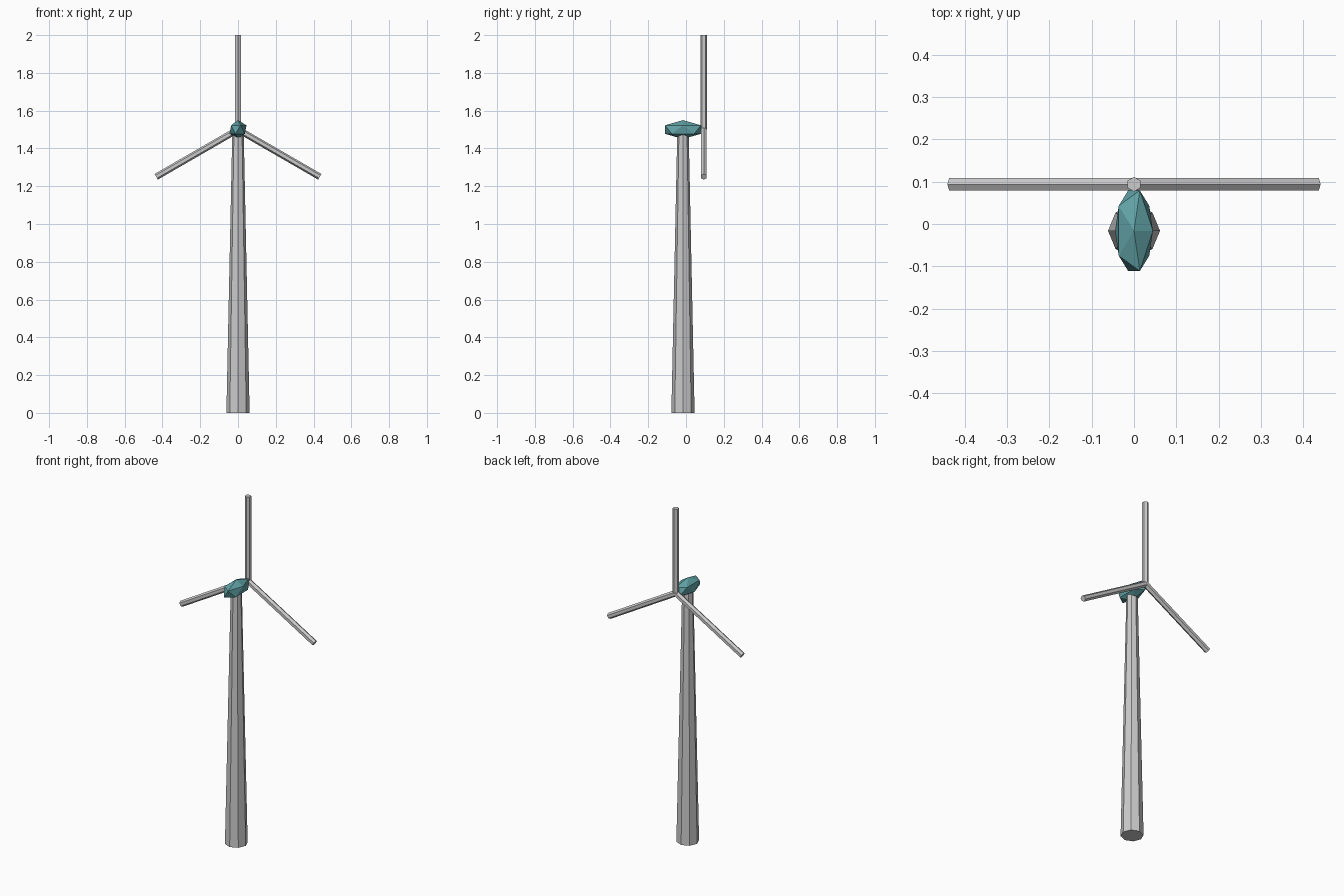
import bpy
from math import radians
from mathutils import Matrix

if "Cube" in bpy.data.objects:
    bpy.data.objects.remove(bpy.data.objects["Cube"])

AXIS_Y = -0.016      # tower and nacelle centre line
ROTOR_Y = 0.094      # plane of the blades
HUB_Z = 1.5
BLADE_LENGTH = 0.5

# Tower: tapered octagonal column
bpy.ops.mesh.primitive_cone_add(vertices=8, radius1=0.0615, radius2=0.03,
                                depth=HUB_Z, location=(0, AXIS_Y, HUB_Z / 2))
bpy.context.object.name = "tower"

# Nacelle: stretched icosahedron
bpy.ops.mesh.primitive_ico_sphere_add(subdivisions=1, radius=1,
                                      location=(0, AXIS_Y, HUB_Z))
nacelle = bpy.context.object
nacelle.name = "nacelle"
nacelle.scale = (0.05, 0.112, 0.05)
teal = bpy.data.materials.new("teal")
teal.diffuse_color = (0.12, 0.36, 0.38, 1)
teal.use_nodes = True
teal.node_tree.nodes["Principled BSDF"].inputs["Base Color"].default_value = teal.diffuse_color
nacelle.data.materials.append(teal)


def add_blade(name, angle, roll):
    """Six-sided rod from the hub outwards, turned about y by angle."""
    bpy.ops.mesh.primitive_cylinder_add(vertices=6, radius=0.0172,
                                        depth=BLADE_LENGTH)
    blade = bpy.context.object
    blade.name = name
    blade.matrix_world = (Matrix.Translation((0, ROTOR_Y, HUB_Z))
                          @ Matrix.Rotation(radians(angle), 4, 'Y')
                          @ Matrix.Translation((0, 0, BLADE_LENGTH / 2))
                          @ Matrix.Rotation(radians(roll), 4, 'Z'))


# Rotor blades
add_blade("blade_top", 0, 0)
add_blade("blade_right", 120, 90)
add_blade("blade_left", 240, 90)
